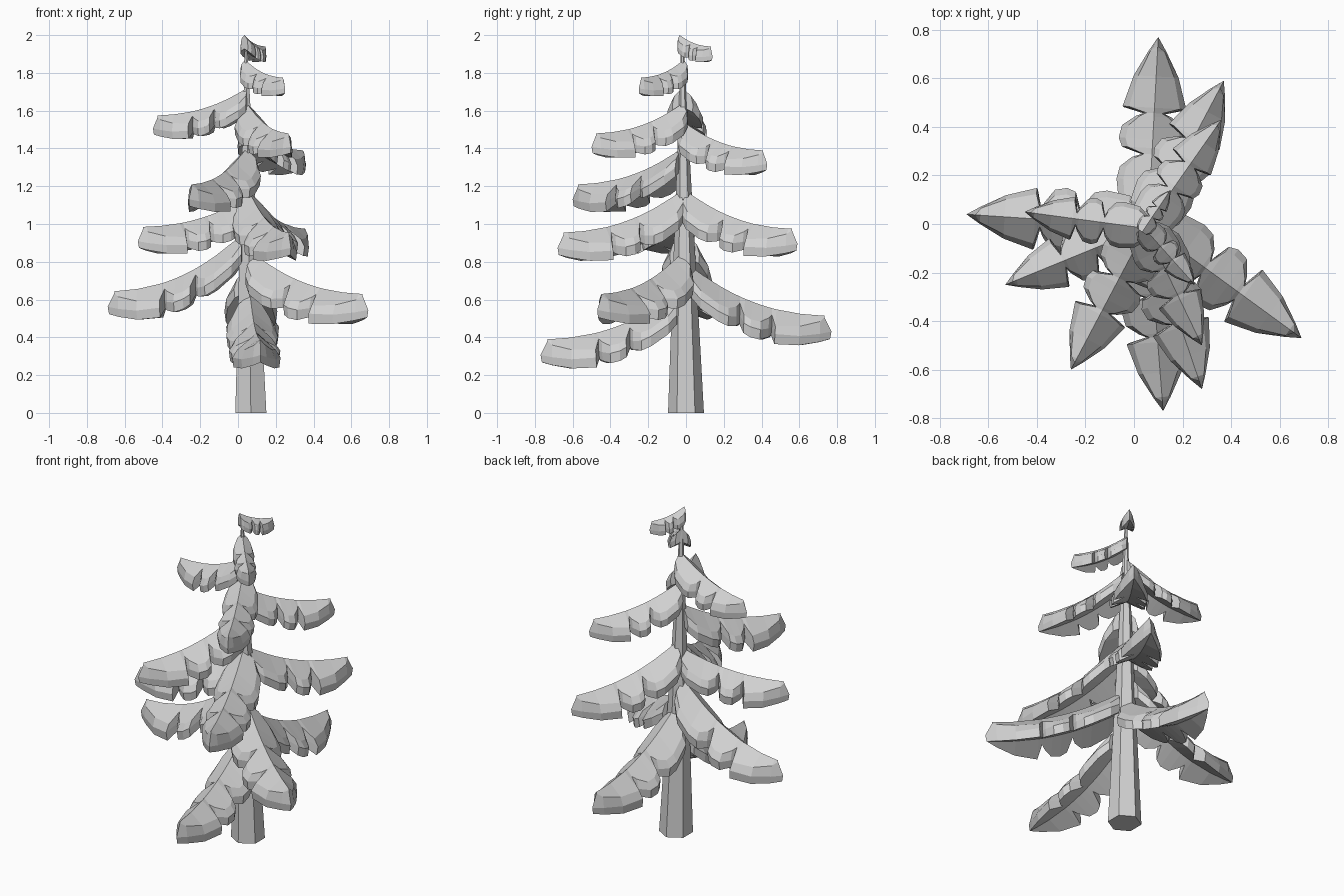
import bpy
import bmesh
import math
from mathutils import Vector

if "Cube" in bpy.data.objects:
    bpy.data.objects.remove(bpy.data.objects["Cube"], do_unlink=True)

SHADE = (0.64, 0.64, 0.64, 1)
grey = bpy.data.materials.new("plain_grey")
grey.use_nodes = True
grey.diffuse_color = SHADE
grey.node_tree.nodes["Principled BSDF"].inputs["Base Color"].default_value = SHADE


def loft(name, rings):
    """Skin a list of equal rings into a closed, flat shaded object."""
    bm = bmesh.new()
    rows = [[bm.verts.new(p) for p in ring] for ring in rings]
    n = len(rows[0])
    for a, b in zip(rows, rows[1:]):
        for i in range(n):
            j = (i + 1) % n
            bm.faces.new((a[i], a[j], b[j], b[i]))
    bm.faces.new(rows[0][::-1])
    bm.faces.new(rows[-1])
    bmesh.ops.remove_doubles(bm, verts=bm.verts, dist=0.0005)
    bmesh.ops.dissolve_degenerate(bm, dist=0.0005, edges=bm.edges)
    bmesh.ops.recalc_face_normals(bm, faces=bm.faces)
    mesh = bpy.data.meshes.new(name)
    bm.to_mesh(mesh)
    bm.free()
    mesh.materials.append(grey)
    obj = bpy.data.objects.new(name, mesh)
    bpy.context.collection.objects.link(obj)
    return obj


def trunk_axis(z):
    return Vector((0.068 - 0.013 * z, -0.01 * z, z))


def trunk_radius(z):
    return 0.095 * (1 - z / 2.1)


# Trunk: a leaning six sided taper
def trunk_ring(z):
    r = trunk_radius(z)
    return [trunk_axis(z) + Vector((r * math.sin(i * math.pi / 3), r * math.cos(i * math.pi / 3), 0))
            for i in range(6)]


loft("trunk", [trunk_ring(z) for z in (0, 0.7, 1.4, 1.93)])

# Half outline of a bough: distance along it, half width (both per unit length)
OUTLINE = [(0.0, 0.11), (0.07, 0.17), (0.2, 0.19), (0.27, 0.175), (0.325, 0.11), (0.345, 0.055),
           (0.38, 0.17), (0.43, 0.19), (0.5, 0.175), (0.555, 0.10), (0.575, 0.055),
           (0.605, 0.178), (0.78, 0.125), (0.92, 0.05), (1.0, 0.0)]


def bough(name, tip_x, tip_y, root_z, tip_z):
    """Drooping bough with a ridge, sloping sides, a bevel and a thick rim."""
    axis = trunk_axis(root_z)
    out = Vector((tip_x - axis.x, tip_y - axis.y, 0))
    inset = trunk_radius(root_z) - 0.02
    length = out.length - inset
    out.normalize()
    root = axis + out * inset
    side = Vector((-out.y, out.x, 0))
    thick = 0.42 + 0.78 * length
    rings = []
    for s, half in OUTLINE:
        w = half * length
        z = root_z - (root_z - tip_z) * (1 - (1 - s) ** 2.2)
        tip_pull = 0.95 if s == 1.0 else 1.0

        def point(across, drop, pull=1.0):
            p = root + out * (s * pull * length) + side * across
            p.z = z - drop
            return p

        top = 0.01 * thick + 0.6 * w
        bevel = 0.085 * thick + 0.35 * w
        rim = 0.125 * thick + 0.45 * w
        half_ring = [(0.8 * w, top, tip_pull), (w, bevel, 1.0), (0.95 * w, rim, 0.99)]
        ring = [point(0, 0, tip_pull)]
        ring += [point(*p) for p in half_ring]
        ring.append(point(0, 0.125 * thick, 0.99))
        ring += [point(-a, d, k) for a, d, k in reversed(half_ring)]
        rings.append(ring)
    return loft(name, rings)


# Boughs from the lowest to the crown: tip x, tip y, root height, tip height
BOUGHS = [
    (0.12, -0.77, 0.63, 0.39), (0.10, 0.77, 0.77, 0.515),
    (0.69, -0.47, 0.84, 0.63), (-0.69, 0.04, 0.95, 0.645),
    (-0.53, -0.25, 1.13, 0.985), (0.28, -0.68, 1.17, 0.955),
    (0.37, 0.59, 1.17, 0.975), (-0.26, -0.60, 1.40, 1.21),
    (0.36, 0.43, 1.54, 1.39), (0.28, -0.50, 1.64, 1.48),
    (-0.45, 0.05, 1.72, 1.575), (0.25, -0.25, 1.87, 1.775),
    (0.15, 0.14, 2.0, 1.94),
]
for number, data in enumerate(BOUGHS, 1):
    bough(f"bough_{number}", *data)
